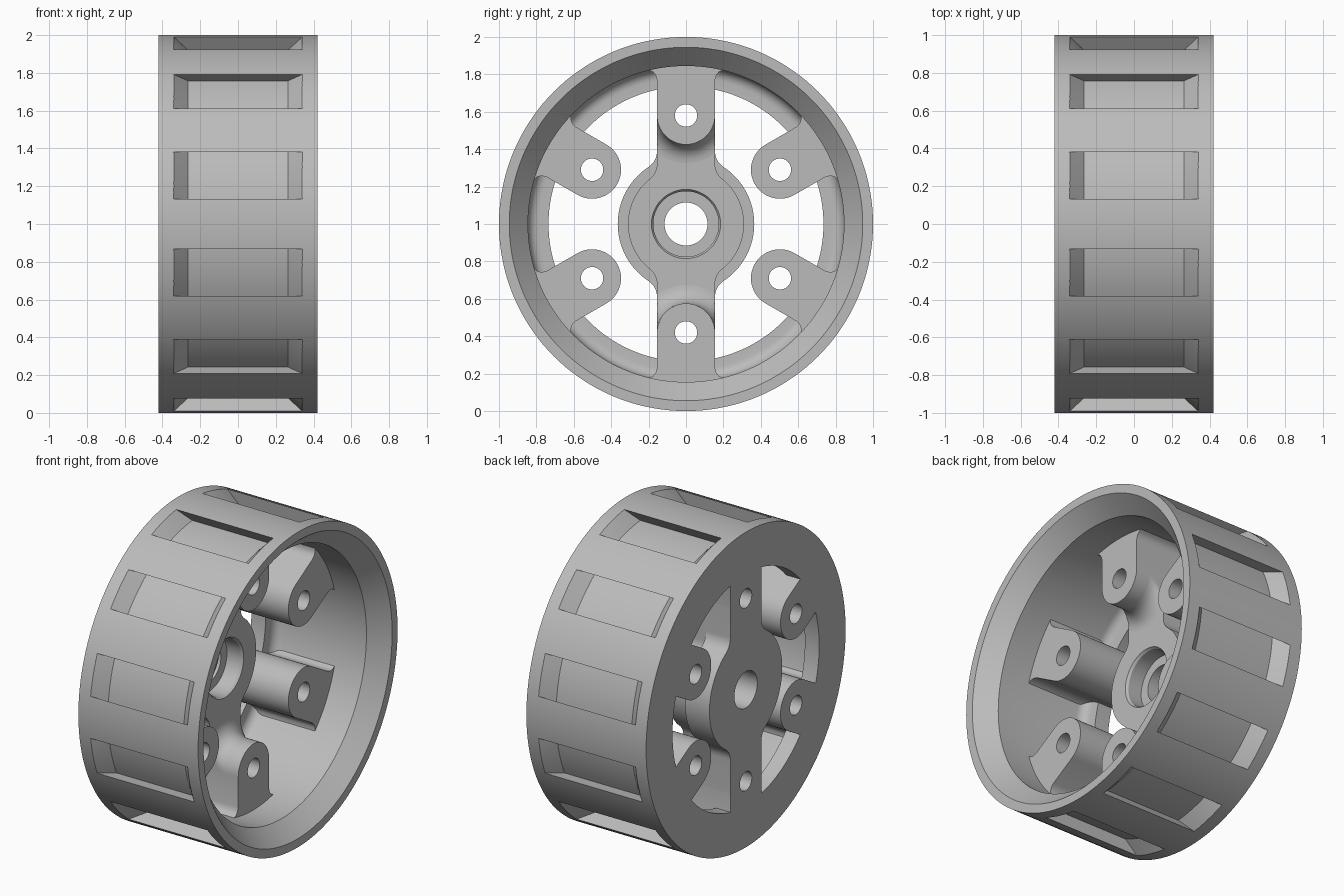
import bpy, bmesh
from math import sin, cos, pi, radians, atan2, sqrt, tan

cube = bpy.data.objects.get("Cube")
if cube:
    bpy.data.objects.remove(cube, do_unlink=True)

COLOUR = (0.5, 0.5, 0.5, 1)
grey = bpy.data.materials.new("plain grey")
grey.use_nodes = True
grey.diffuse_color = COLOUR
bsdf = grey.node_tree.nodes["Principled BSDF"]
bsdf.inputs["Base Color"].default_value = COLOUR
bsdf.inputs["Roughness"].default_value = 0.6

BACK = -0.42       # flat outer face of the web
FRONT = 0.42       # open side
BOLT = 0.58        # bolt circle radius
ARM = 0.155        # half width of arms and bosses
HUB_X = -0.09      # hub face
BOSS_X = 0.11      # boss face


def finish(name, bm):
    bmesh.ops.remove_doubles(bm, verts=bm.verts, dist=1e-5)
    bmesh.ops.recalc_face_normals(bm, faces=bm.faces)
    mesh = bpy.data.meshes.new(name)
    bm.to_mesh(mesh)
    bm.free()
    obj = bpy.data.objects.new(name, mesh)
    obj.location.z = 1
    mesh.materials.append(grey)
    bpy.context.collection.objects.link(obj)
    return obj


def select(obj):
    bpy.ops.object.select_all(action='DESELECT')
    obj.select_set(True)
    bpy.context.view_layer.objects.active = obj


def smooth(obj):
    select(obj)
    bpy.ops.object.shade_smooth_by_angle(angle=radians(28))


def cut(obj, cutter):
    bpy.context.view_layer.update()
    mod = obj.modifiers.new("cut", 'BOOLEAN')
    mod.operation = 'DIFFERENCE'
    mod.solver = 'EXACT'
    mod.object = cutter
    select(obj)
    bpy.ops.object.modifier_apply(modifier=mod.name)


def lathe(bm, profile, steps, y=0, z=0):
    """Revolve a closed (x, radius) profile about an axis along x."""
    rings = [[bm.verts.new((x, y + r * cos(2 * pi * i / steps), z + r * sin(2 * pi * i / steps)))
              for x, r in profile] for i in range(steps)]
    n = len(profile)
    for i in range(steps):
        a, b = rings[i], rings[(i + 1) % steps]
        for j in range(n):
            k = (j + 1) % n
            if profile[j][1] or profile[k][1]:
                bm.faces.new((a[j], a[k], b[k], b[j]))


def prism(bm, outline, x0, x1):
    """Extrude a (y, z) outline along x."""
    a = [bm.verts.new((x0, y, z)) for y, z in outline]
    b = [bm.verts.new((x1, y, z)) for y, z in outline]
    bm.faces.new(a)
    bm.faces.new(b)
    for i in range(len(a)):
        j = (i + 1) % len(a)
        bm.faces.new((a[i], a[j], b[j], b[i]))


def turn(points, angle):
    return [(u * cos(angle) - v * sin(angle), u * sin(angle) + v * cos(angle)) for u, v in points]


def arc(cy, cz, r, start, end, n):
    return [(cy + r * cos(start + (end - start) * i / n), cz + r * sin(start + (end - start) * i / n))
            for i in range(n + 1)]


# Rim with chamfered mouth and rounded inner floor corner
bm = bmesh.new()
fillet = [(x, r) for x, r in arc(-0.26, 0.785, 0.06, pi / 2, pi, 6)]
lathe(bm, [(BACK, 1), (FRONT, 1), (FRONT, 0.945), (0.31, 0.845)] + fillet
      + [(-0.32, 0.735), (BACK, 0.735)], 144)
rim = finish("rim", bm)

# Twelve tread pockets: ramped ends, slightly undercut sides
bm = bmesh.new()
FLOOR, TOP, UNDERCUT, STEPS = 0.925, 1.03, tan(radians(25)), 8
for k in range(12):
    angle = radians(15 + 30 * k)
    half_floor = 0.13 + (0.9914 - FLOOR) * UNDERCUT
    half_top = 0.13 - (TOP - 0.9914) * UNDERCUT
    rows = []
    for i in range(STEPS + 1):
        t = 2 * i / STEPS - 1
        v = t * half_floor
        low = (sqrt(FLOOR ** 2 - v ** 2), v)
        high = (TOP, t * half_top)
        row = []
        for (u, w), side in ((low, -1), (low, 1), (high, 1), (high, -1)):
            x = side * (0.265 + sqrt(u * u + w * w) - FLOOR)
            (y, z), = turn([(u, w)], angle)
            row.append(bm.verts.new((x, y, z)))
        rows.append(row)
    for a, b in zip(rows, rows[1:]):
        for j in range(4):
            bm.faces.new((a[j], a[(j + 1) % 4], b[(j + 1) % 4], b[j]))
    bm.faces.new(rows[0])
    bm.faces.new(rows[-1])
pockets = finish("pocket_cutter", bm)
cut(rim, pockets)
bpy.data.objects.remove(pockets, do_unlink=True)
smooth(rim)

# Cutter for the stepped bore and six bolt holes
bm = bmesh.new()
lathe(bm, [(-0.5, 0), (-0.5, 0.115), (-0.2, 0.115), (-0.2, 0.175), (-0.105, 0.175),
           (HUB_X, 0.185), (0, 0.185), (0, 0)], 48)
boss_angles = [radians(30 + 60 * k) for k in range(6)]
for a in boss_angles:
    lathe(bm, [(-0.5, 0), (-0.5, 0.06), (0.3, 0.06), (0.3, 0)], 32, BOLT * cos(a), BOLT * sin(a))
holes = finish("hole_cutter", bm)
holes.hide_render = True

# Bolt bosses, flaring where they meet the rim wall
side = [(0.77, ARM), (0.795, 0.162), (0.812, 0.175), (0.822, 0.195), (0.87, 0.195)]
boss = ([(u, -v) for u, v in side[::-1]]
        + arc(BOLT, 0, ARM, 1.5 * pi, 0.5 * pi, 24) + side)
for k, a in enumerate(boss_angles):
    bm = bmesh.new()
    prism(bm, turn(boss, a), BACK, BOSS_X)
    obj = finish("bolt_boss_%d" % (k + 1), bm)
    cut(obj, holes)
    smooth(obj)


# Hub with two arms: raised body over a wider base flange
def hub_outline(radius, f=0.1, length=0.6):
    zc = sqrt((radius + f) ** 2 - (ARM + f) ** 2)
    a = atan2(zc, ARM + f)
    quarter = [(ARM, length)] + arc(ARM + f, zc, f, pi, pi + a, 8) + arc(0, 0, radius, a, 0, 12)[1:]
    right = quarter + [(y, -z) for y, z in quarter[-2::-1]]
    return right + [(-y, z) for y, z in right[::-1]]


def without_repeats(points):
    return [p for i, p in enumerate(points) if abs(p[0] - points[i - 1][0]) + abs(p[1] - points[i - 1][1]) > 1e-6]


for name, radius, top in (("hub_body", 0.31, HUB_X), ("hub_flange", 0.365, -0.25)):
    bm = bmesh.new()
    prism(bm, without_repeats(hub_outline(radius)), BACK, top)
    obj = finish(name, bm)
    cut(obj, holes)
    smooth(obj)
bpy.data.objects.remove(holes, do_unlink=True)

# Coves blending the arm faces up into the two arm bosses
R, RINGS = 0.1, 8
for name, s in (("upper_cove", 1), ("lower_cove", -1)):
    bm = bmesh.new()
    rows = []
    for i in range(RINGS + 1):
        t = i / RINGS * pi / 2
        r, x = ARM + R * (1 - sin(t)), HUB_X + R * (1 - cos(t))
        row = []
        for y, z in arc(0, BOLT, r, pi, 2 * pi, 32):
            row.append(bm.verts.new((x, max(-ARM, min(ARM, y)), s * z)))
        rows.append(row)
    for a, b in zip(rows, rows[1:]):
        for j in range(32):
            bm.faces.new((a[j], a[j + 1], b[j + 1], b[j]))
    obj = finish(name, bm)
    if sum(p.normal.x * p.area for p in obj.data.polygons) < 0:
        obj.data.flip_normals()
    smooth(obj)
